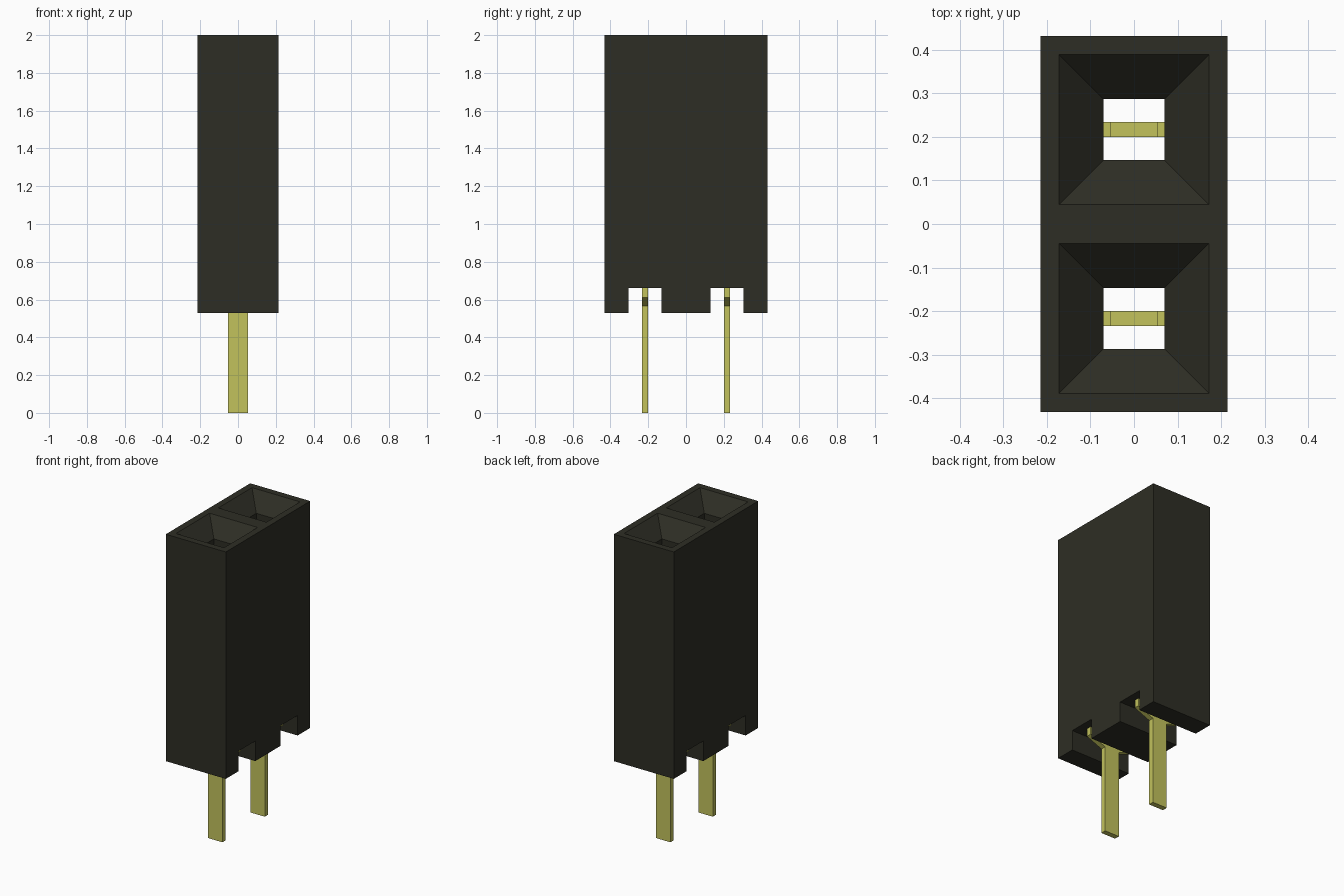
import bpy
import bmesh
from mathutils import Vector

default = bpy.data.objects.get("Cube")
if default:
    bpy.data.objects.remove(default, do_unlink=True)

HALF_X, HALF_Y, BOTTOM, TOP = 0.215, 0.432, 0.53, 2.0
PITCH = 0.217          # distance of each contact from the centre
NOTCH, CEILING = 0.087, 0.66


def make_material(name, colour):
    mat = bpy.data.materials.new(name)
    mat.use_nodes = True
    mat.diffuse_color = colour
    mat.node_tree.nodes["Principled BSDF"].inputs["Base Color"].default_value = colour
    return mat


def add_object(name, bm, mat):
    bmesh.ops.recalc_face_normals(bm, faces=bm.faces)
    mesh = bpy.data.meshes.new(name)
    bm.to_mesh(mesh)
    bm.free()
    mesh.materials.append(mat)
    obj = bpy.data.objects.new(name, mesh)
    bpy.context.collection.objects.link(obj)
    return obj


def extrude_profile(name, points, direction, mat):
    """Solid made from a flat outline pushed along a direction."""
    bm = bmesh.new()
    face = bm.faces.new([bm.verts.new(p) for p in points])
    result = bmesh.ops.extrude_face_region(bm, geom=[face], use_keep_orig=True)
    moved = [g for g in result["geom"] if isinstance(g, bmesh.types.BMVert)]
    bmesh.ops.translate(bm, verts=moved, vec=Vector(direction))
    return add_object(name, bm, mat)


def square_loft(name, rings, y, mat):
    """Solid through square rings given as (height, half width)."""
    bm = bmesh.new()
    loops = [[bm.verts.new((sx * h, y + sy * h, z))
              for sx, sy in ((-1, -1), (1, -1), (1, 1), (-1, 1))] for z, h in rings]
    for low, high in zip(loops, loops[1:]):
        for i in range(4):
            j = (i + 1) % 4
            bm.faces.new((low[i], low[j], high[j], high[i]))
    bm.faces.new(loops[0])
    bm.faces.new(loops[-1])
    return add_object(name, bm, mat)


black = make_material("black plastic", (0.027, 0.027, 0.018, 1))
gold = make_material("gold metal", (0.54, 0.54, 0.108, 1))

# Housing: side outline with two notches along the lower edge
outline = [(-HALF_Y, TOP), (-HALF_Y, BOTTOM)]
for y in (-PITCH, PITCH):
    outline += [(y - NOTCH, BOTTOM), (y - NOTCH, CEILING),
                (y + NOTCH, CEILING), (y + NOTCH, BOTTOM)]
outline += [(HALF_Y, BOTTOM), (HALF_Y, TOP)]
housing = extrude_profile("housing", [(-HALF_X, y, z) for y, z in outline],
                          (2 * HALF_X, 0, 0), black)

# Sockets: funnel mouths leading into square through holes
for y in (-PITCH, PITCH):
    cutter = square_loft("socket_cutter",
                         [(0.6, 0.07), (1.9, 0.07), (TOP, 0.172), (2.1, 0.172)], y, black)
    cutter.hide_render = True
    cut = housing.modifiers.new("socket", "BOOLEAN")
    cut.operation = "DIFFERENCE"
    cut.solver = "EXACT"
    cut.object = cutter
    bpy.context.view_layer.objects.active = housing
    bpy.ops.object.modifier_apply(modifier=cut.name)
    bpy.data.objects.remove(cutter, do_unlink=True)

# Contacts: flat blades with tapered shoulders and a short inner tang
half = [(0.052, 0), (0.052, 0.565), (0.162, 0.61), (0.162, CEILING),
        (0.054, CEILING), (0.054, 0.8)]
blade = half + [(-x, z) for x, z in reversed(half)]
thickness = 0.034
for name, y in (("front_pin", -PITCH), ("back_pin", PITCH)):
    extrude_profile(name, [(x, y - thickness / 2, z) for x, z in blade],
                    (0, thickness, 0), gold)
